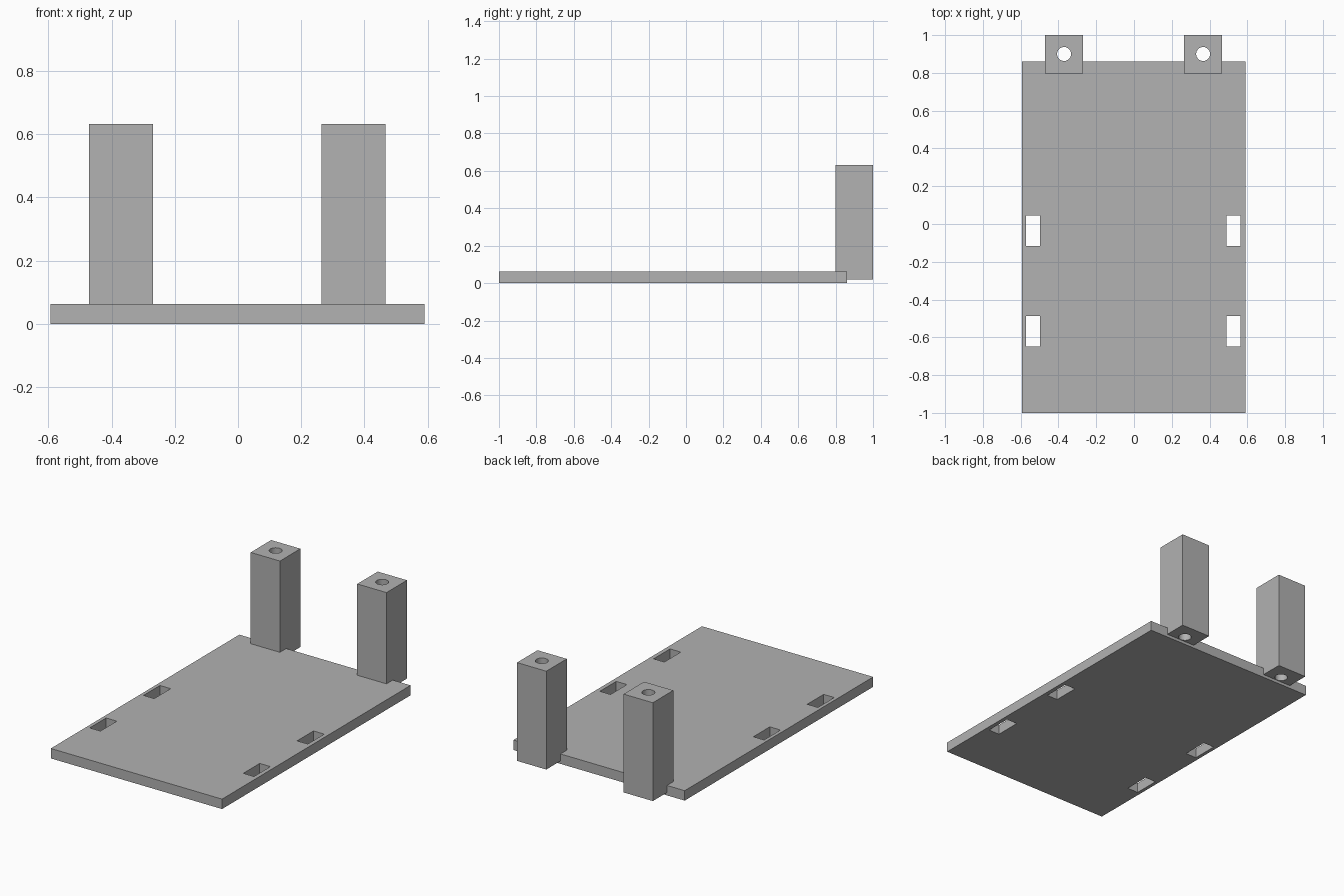
import bpy

default = bpy.data.objects.get("Cube")
if default:
    bpy.data.objects.remove(default, do_unlink=True)

# Single flat grey
grey = bpy.data.materials.new("plain_grey")
grey.use_nodes = True
colour = (0.445, 0.445, 0.445, 1)
grey.diffuse_color = colour
grey.node_tree.nodes["Principled BSDF"].inputs["Base Color"].default_value = colour


def box(name, low, high):
    """Box spanning two opposite corners."""
    centre = [(a + b) / 2 for a, b in zip(low, high)]
    bpy.ops.mesh.primitive_cube_add(size=1, location=centre)
    obj = bpy.context.object
    obj.name = name
    obj.scale = [b - a for a, b in zip(low, high)]
    bpy.ops.object.transform_apply(location=False, rotation=False, scale=True)
    obj.data.materials.append(grey)
    return obj


def cut(target, cutter):
    """Subtract a cutter, then discard it."""
    cutter.hide_render = True
    mod = target.modifiers.new("cut", 'BOOLEAN')
    mod.operation = 'DIFFERENCE'
    mod.solver = 'EXACT'
    mod.object = cutter
    bpy.context.view_layer.objects.active = target
    bpy.ops.object.modifier_apply(modifier=mod.name)
    bpy.data.objects.remove(cutter, do_unlink=True)


# Base plate with four strap slots
plate = box("base_plate", (-0.593, -1, 0), (0.59, 0.86, 0.062))
for x in (-0.534, 0.527):
    for y in (-0.567, -0.036):
        cut(plate, box("slot_cutter", (x - 0.037, y - 0.081, -0.1),
                       (x + 0.037, y + 0.081, 0.2)))

# Square posts at the back edge, each bored from top to bottom
for name, x in (("right_post", -0.37), ("left_post", 0.366)):
    post = box(name, (x - 0.101, 0.798, 0.018), (x + 0.101, 1, 0.632))
    bpy.ops.mesh.primitive_cylinder_add(vertices=32, radius=0.037, depth=2,
                                        location=(x, 0.9, 0.3))
    bore = bpy.context.object
    bore.data.materials.append(grey)
    cut(post, bore)
    bpy.ops.object.select_all(action='DESELECT')
    post.select_set(True)
    bpy.context.view_layer.objects.active = post
    bpy.ops.object.shade_smooth_by_angle()
